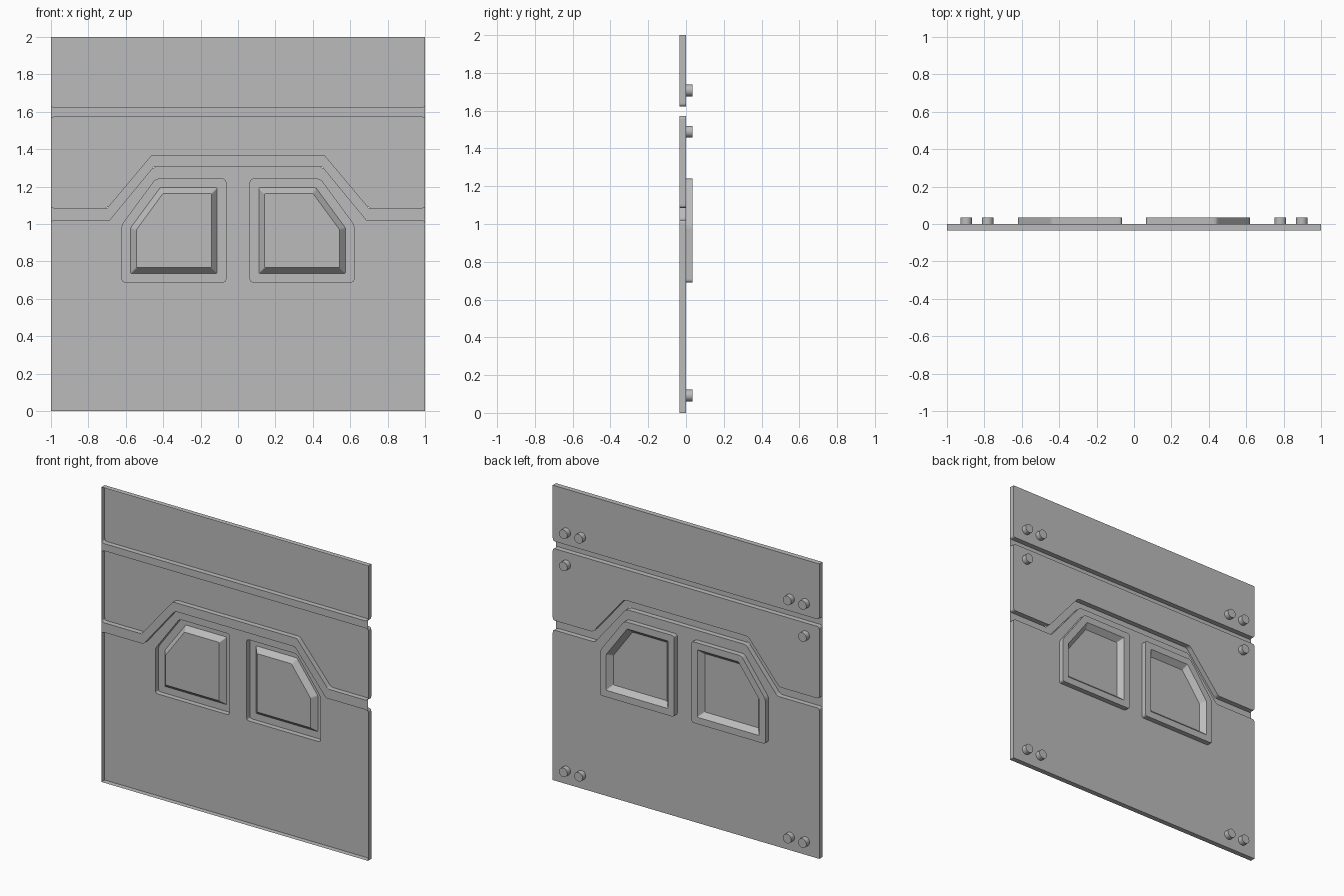
import bpy, bmesh, math
from mathutils import Vector, Matrix

old = bpy.data.objects.get("Cube")
if old:
    bpy.data.objects.remove(old, do_unlink=True)

FRONT, FACE, RAISED = -0.035, 0.0, 0.035
R = 0.018

grey = bpy.data.materials.new("panel_grey")
grey.use_nodes = True
grey.diffuse_color = (0.5, 0.5, 0.5, 1)
grey.node_tree.nodes["Principled BSDF"].inputs["Base Color"].default_value = (0.5, 0.5, 0.5, 1)


def finish(name, bm, smooth=False):
    """Orient the sheet towards the back and make the object."""
    bmesh.ops.recalc_face_normals(bm, faces=bm.faces)
    if sum(f.normal.y * f.calc_area() for f in bm.faces) < 0:
        bmesh.ops.reverse_faces(bm, faces=bm.faces)
    mesh = bpy.data.meshes.new(name)
    bm.to_mesh(mesh)
    bm.free()
    mesh.materials.append(grey)
    ob = bpy.data.objects.new(name, mesh)
    bpy.context.collection.objects.link(ob)
    if smooth:
        bpy.ops.object.select_all(action='DESELECT')
        ob.select_set(True)
        bpy.context.view_layer.objects.active = ob
        bpy.ops.object.shade_smooth_by_angle(angle=math.radians(35))
    return ob


def rounded(points, radius, segments=4):
    """Round every corner of an (x, z) outline."""
    out = []
    for i, p in enumerate(points):
        p, a, b = Vector(p), Vector(points[i - 1]), Vector(points[(i + 1) % len(points)])
        start = p + (a - p).normalized() * radius
        end = p + (b - p).normalized() * radius
        for k in range(segments + 1):
            t = k / segments
            out.append(start * (1 - t) ** 2 + p * 2 * t * (1 - t) + end * t * t)
    return out


def inset(points, d):
    """Move a counter-clockwise outline inwards by d."""
    out = []
    for i, p in enumerate(points):
        p, a, b = Vector(p), Vector(points[i - 1]), Vector(points[(i + 1) % len(points)])
        u, v = (p - a).normalized(), (b - p).normalized()
        n, m = Vector((-u.y, u.x)), Vector((-v.y, v.x))
        out.append(p + (n + m) * d / (1 + n.dot(m)))
    return out


def ring(bm, outline, y):
    return [bm.verts.new((p[0], y, p[1])) for p in outline]


def bridge(bm, a, b):
    for i in range(len(a)):
        j = (i + 1) % len(a)
        bm.faces.new((a[i], a[j], b[j], b[i]))


def loop_edges(bm, verts):
    pairs = zip(verts, verts[1:] + verts[:1])
    return [bm.edges.get(p) or bm.edges.new(p) for p in pairs]


def plate(name, outline, holes=()):
    """Hollow pressed plate: back face and side walls, open at the front."""
    bm = bmesh.new()
    top = ring(bm, outline, FACE)
    bridge(bm, ring(bm, outline, FRONT), top)
    edges = loop_edges(bm, top)
    for hole in holes:
        edges += loop_edges(bm, ring(bm, hole, FACE))
    bmesh.ops.triangle_fill(bm, use_beauty=True, edges=edges, normal=(0, 1, 0))
    finish(name, bm)


def groove_floor(name, lower, upper):
    """Strip between two plates, flared at its ends to meet their rounded corners."""
    def flare(line, dz):
        (x0, z0), (x1, z1) = line[0], line[-1]
        return [(x0, z0 + dz), (x0 + R, z0)] + line[1:-1] + [(x1 - R, z1), (x1, z1 + dz)]
    lo, up = flare(lower, -R / 2), flare(upper, R / 2)
    bm = bmesh.new()
    a, b = ring(bm, lo, FRONT), ring(bm, up, FRONT)
    for i in range(len(a) - 1):
        bm.faces.new((a[i], a[i + 1], b[i + 1], b[i]))
    finish(name, bm)


def mirrored_line(half):
    """Complete a line from its -x half."""
    return half + [(-x, z) for x, z in reversed(half)]


# Lines where the plates meet the two grooves
arch_low = mirrored_line([(-1, 1.02), (-0.685, 1.02), (-0.45, 1.305)])
arch_high = mirrored_line([(-1, 1.085), (-0.70, 1.085), (-0.465, 1.365)])
band_low = mirrored_line([(-1, 1.573)])
band_high = mirrored_line([(-1, 1.622)])

# Window outlines, counter-clockwise
right_window = [(-0.62, 0.69), (-0.065, 0.69), (-0.065, 1.24), (-0.44, 1.24), (-0.62, 0.995)]
left_window = [(-x, z) for x, z in reversed(right_window)]
windows = {"right": right_window, "left": left_window}


def soften(outline):
    """Round the corners beside a groove but keep the outer panel corners sharp."""
    out = []
    for i, p in enumerate(outline):
        if p[1] in (0, 2):
            out.append(Vector(p))
        else:
            out += rounded(outline, R)[i * 5:i * 5 + 5]
    return out


# Three plates and the groove floors between them
plate("lower_plate", soften([(-1, 0)] + [(1, 0)] + arch_low[::-1]),
      [rounded(w, R) for w in windows.values()])
plate("middle_plate", soften(arch_high + band_low[::-1]))
plate("upper_plate", soften(band_high + [(1, 2), (-1, 2)]))
groove_floor("arched_groove_floor", arch_low, arch_high)
groove_floor("straight_groove_floor", band_low, band_high)

# Raised window frames with a sunken, sloped centre
for side, outline in windows.items():
    bm = bmesh.new()
    rings = [ring(bm, rounded(outline, R), FACE),
             ring(bm, rounded(outline, R), RAISED),
             ring(bm, rounded(inset(outline, 0.046), 0.006), RAISED),
             ring(bm, rounded(inset(outline, 0.077), 0.006), FACE)]
    for a, b in zip(rings, rings[1:]):
        bridge(bm, a, b)
    bm.faces.new(rings[-1])
    finish(side + "_window_frame", bm)

# Studs on the back
rows = {"upper": (1.707, (0.783, 0.897)), "middle": (1.489, (0.897,)), "lower": (0.092, (0.783, 0.897))}
for row, (z, columns) in rows.items():
    for x in columns:
        for side, sign in (("left", 1), ("right", -1)):
            bm = bmesh.new()
            place = Matrix.Translation((sign * x, RAISED / 2, z)) @ Matrix.Rotation(math.pi / 2, 4, 'X')
            bmesh.ops.create_cone(bm, cap_ends=True, segments=20, radius1=0.031, radius2=0.031,
                                  depth=RAISED, matrix=place)
            finish(f"{row}_{side}_stud", bm, smooth=True)
